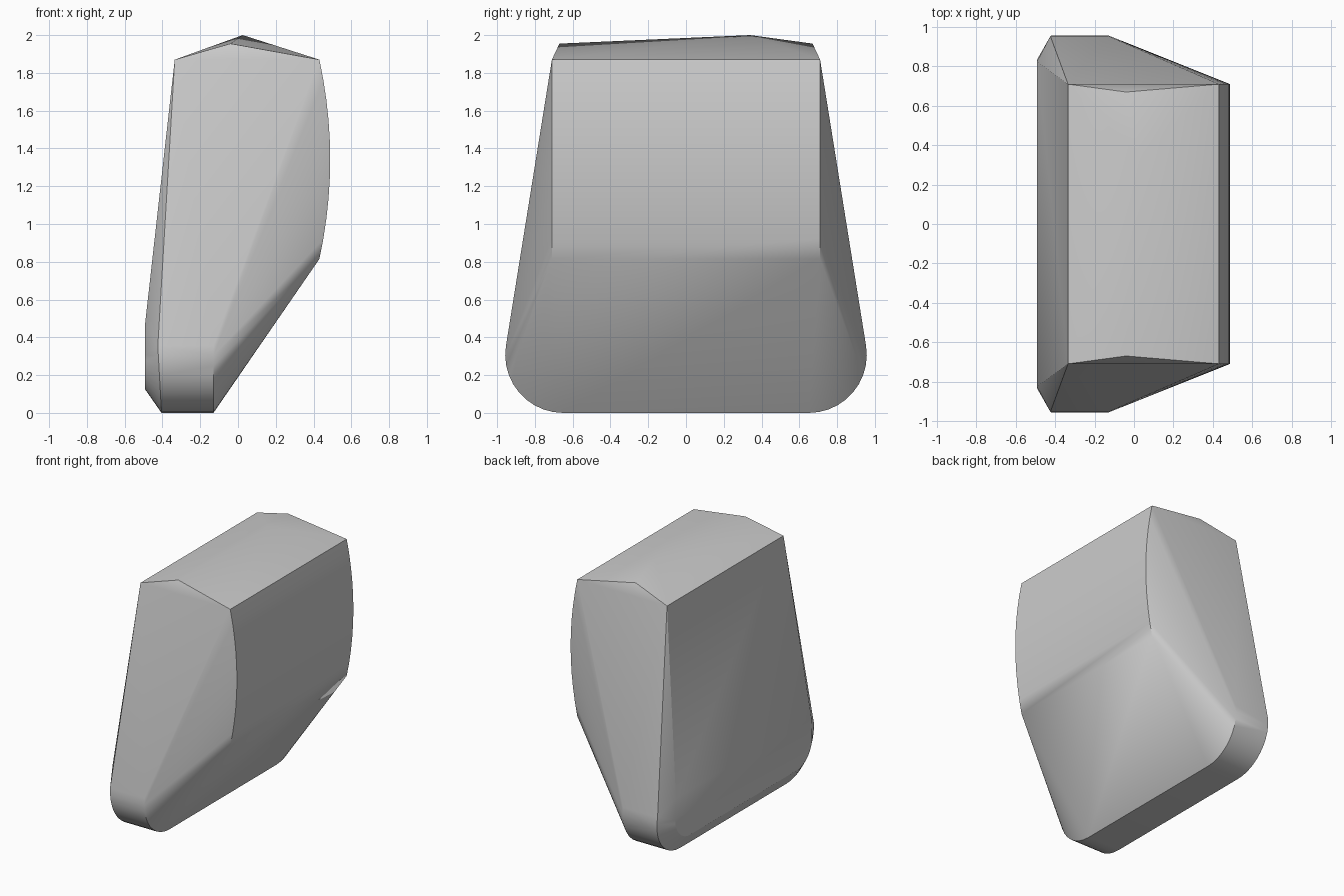
import bpy, bmesh, math

cube = bpy.data.objects.get("Cube")
if cube:
    bpy.data.objects.remove(cube, do_unlink=True)

# Single grey finish
grey = bpy.data.materials.new("plain_grey")
grey.use_nodes = True
colour = (0.6, 0.6, 0.6, 1)
grey.diffuse_color = colour
grey.node_tree.nodes["Principled BSDF"].inputs["Base Color"].default_value = colour

STEPS = 10


def corner(radius, start, end):
    """Points (y, z) along one rounded lower corner."""
    for i in range(STEPS + 1):
        a = math.radians(start + (end - start) * i / STEPS)
        yield 0.65 + radius * math.cos(a), 0.31 + radius * math.sin(a)


half = []
# Rounded foot, with a slightly slanted front rim
for y, z in corner(0.307, -90, 9):
    z = max(z - 0.003, 0)
    half += [(-0.13, y, z), (-0.405 - 0.055 * z, y, z)]
# Raised front plate, inset from the rim
half += [(-0.492, y, z) for y, z in corner(0.185, -90, 9)]
half.append((-0.492, 0.825, 0.47))
# Bulging rear panel
for i in range(STEPS + 1):
    t = i / STEPS
    half.append((0.431 + 0.057 * 4 * t * (1 - t), 0.71, 0.815 + 1.055 * t))
# Top corner and ridge end
half += [(-0.335, 0.71, 1.87), (-0.04, 0.67, 1.955)]

# Mirror across y and wrap the points in a convex body
bm = bmesh.new()
for x, y, z in half:
    for side in (-1, 1):
        bm.verts.new((x, side * y, z))
bm.verts.new((0.025, 0.34, 2.0))
hull = bmesh.ops.convex_hull(bm, input=bm.verts)
spare = {g for g in hull["geom_interior"] + hull["geom_unused"]
         if isinstance(g, bmesh.types.BMVert)}
bmesh.ops.delete(bm, geom=list(spare), context="VERTS")
bmesh.ops.dissolve_limit(bm, angle_limit=math.radians(0.5),
                         verts=bm.verts, edges=bm.edges)
bmesh.ops.recalc_face_normals(bm, faces=bm.faces)

mesh = bpy.data.meshes.new("wedge_body")
bm.to_mesh(mesh)
bm.free()
mesh.materials.append(grey)
body = bpy.data.objects.new("wedge_body", mesh)
bpy.context.collection.objects.link(body)

# Smooth curves, crisp main edges
bpy.ops.object.select_all(action="DESELECT")
body.select_set(True)
bpy.context.view_layer.objects.active = body
bpy.ops.object.shade_smooth_by_angle(angle=math.radians(30))
